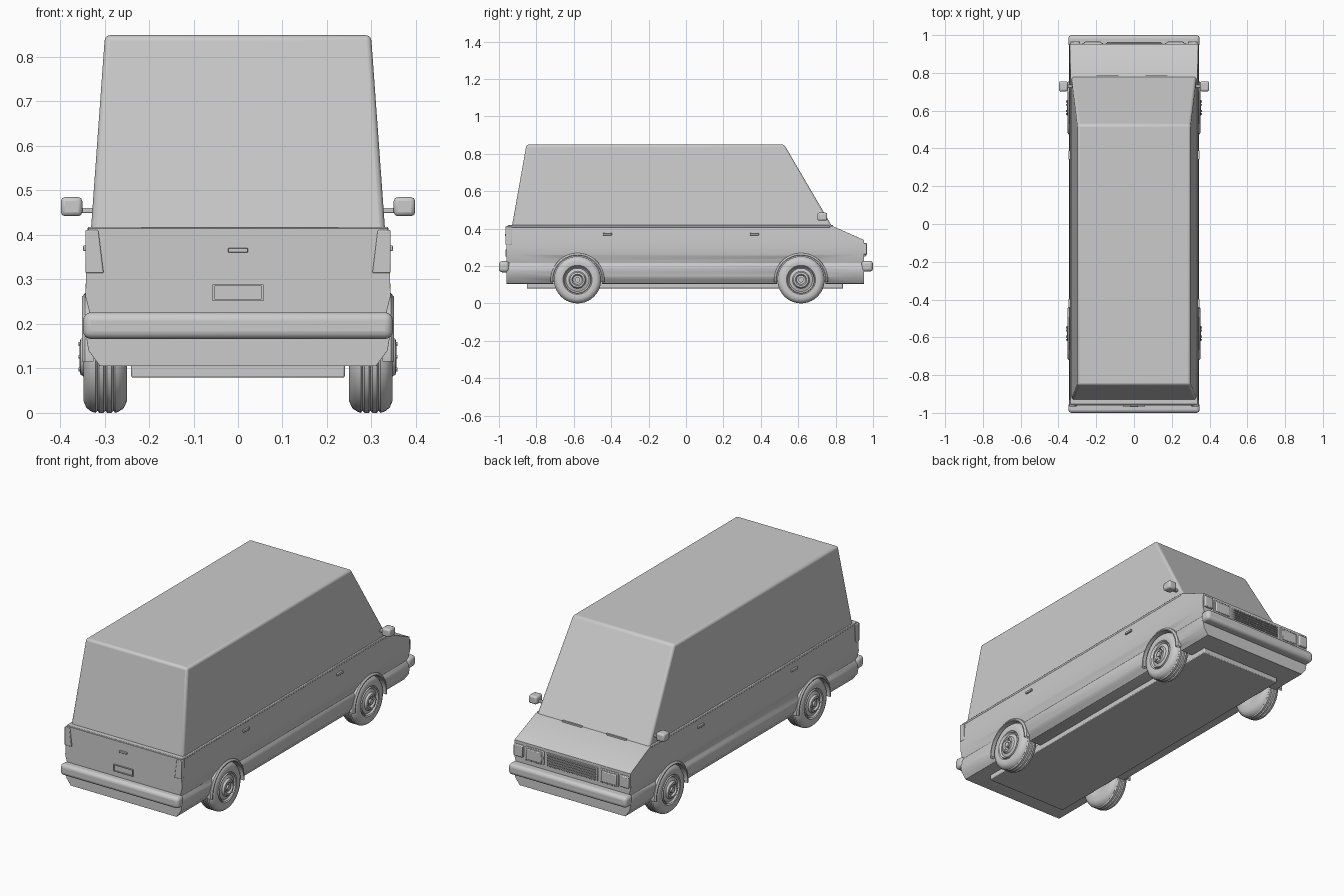
import bpy, bmesh, math
from mathutils import Vector, Matrix

if "Cube" in bpy.data.objects:
    bpy.data.objects.remove(bpy.data.objects["Cube"], do_unlink=True)

GREY = (0.6, 0.6, 0.6, 1)
paint = bpy.data.materials.new("plain grey")
paint.use_nodes = True
paint.diffuse_color = GREY
paint.node_tree.nodes["Principled BSDF"].inputs["Base Color"].default_value = GREY


def finish(name, bm, bevel=0, segments=2):
    bmesh.ops.recalc_face_normals(bm, faces=bm.faces)
    mesh = bpy.data.meshes.new(name)
    bm.to_mesh(mesh)
    bm.free()
    mesh.materials.append(paint)
    ob = bpy.data.objects.new(name, mesh)
    bpy.context.collection.objects.link(ob)
    if bevel:
        mod = ob.modifiers.new("bevel", "BEVEL")
        mod.width, mod.segments, mod.limit_method = bevel, segments, "ANGLE"
        mod.angle_limit = math.radians(35)
    for o in bpy.context.selected_objects:
        o.select_set(False)
    ob.select_set(True)
    bpy.context.view_layer.objects.active = ob
    bpy.ops.object.shade_smooth_by_angle(angle=math.radians(35))
    return ob


def box(name, low, high, bevel=0, segments=2):
    low, high = Vector(low), Vector(high)
    bm = bmesh.new()
    bmesh.ops.create_cube(bm, size=1)
    for v in bm.verts:
        v.co = (low + high) / 2 + v.co * (high - low)
    return finish(name, bm, bevel, segments)


def mirrored_box(name, low, high, bevel=0):
    for side, word in ((1, "left"), (-1, "right")):
        xs = sorted((low[0] * side, high[0] * side))
        box(word + "_" + name, (xs[0], *low[1:]), (xs[1], *high[1:]), bevel)


def lathe(name, profile, centre, side, steps=40, closed=False):
    # profile holds (distance from the car's middle, radius)
    bm = bmesh.new()
    verts = [bm.verts.new((x * side, 0, r)) for x, r in profile]
    edges = [bm.edges.new(p) for p in zip(verts, verts[1:])]
    if closed:
        edges.append(bm.edges.new((verts[-1], verts[0])))
    bmesh.ops.spin(bm, geom=verts + edges, cent=(0, 0, 0), axis=(1, 0, 0),
                   angle=math.tau, steps=steps)
    bmesh.ops.remove_doubles(bm, verts=bm.verts, dist=0.0002)
    bmesh.ops.translate(bm, vec=centre, verts=bm.verts)
    return bm


def cut(bm, point, normal, fill=True):
    res = bmesh.ops.bisect_plane(bm, geom=bm.verts[:] + bm.edges[:] + bm.faces[:],
                                 plane_co=point, plane_no=normal, clear_outer=True)
    if fill:
        edges = [e for e in res["geom_cut"] if isinstance(e, bmesh.types.BMEdge)]
        bmesh.ops.contextual_create(bm, geom=edges)


WHEELS = {"rear": -0.58, "front": 0.615}
AXLE = 0.126

# Lower body: side section swept along the van, then the bonnet sliced
section = [(0.31, 0.105), (0.336, 0.14), (0.342, 0.175), (0.342, 0.195), (0.331, 0.215),
           (0.343, 0.262), (0.341, 0.33), (0.336, 0.415)]
bm = bmesh.new()
outline = section + [(-x, z) for x, z in reversed(section)]
face = bm.faces.new([bm.verts.new((x, -0.96, z)) for x, z in outline])
ext = bmesh.ops.extrude_face_region(bm, geom=[face])["geom"]
bmesh.ops.translate(bm, vec=(0, 1.913, 0),
                    verts=[g for g in ext if isinstance(g, bmesh.types.BMVert)])
cut(bm, (0, 0.78, 0.415), (0, 0.075, 0.17))
body = finish("lower_body", bm)

# Wheel wells
for end, y in WHEELS.items():
    for side in (1, -1):
        bm = bmesh.new()
        bmesh.ops.create_cone(bm, cap_ends=True, segments=40, radius1=0.131, radius2=0.131,
                              depth=0.2, matrix=Matrix.Translation((side * 0.335, y, AXLE))
                              @ Matrix.Rotation(math.pi / 2, 4, "Y"))
        cutter = finish("wheel_well_cutter", bm)
        cutter.hide_render = True
        cutter.hide_set(True)
        mod = body.modifiers.new("well", "BOOLEAN")
        mod.object, mod.operation, mod.solver = cutter, "DIFFERENCE", "EXACT"
mod = body.modifiers.new("bevel", "BEVEL")
mod.width, mod.segments, mod.limit_method, mod.angle_limit = 0.006, 2, "ANGLE", math.radians(40)

# Tall tapered upper body
bm = bmesh.new()
bmesh.ops.create_cube(bm, size=2)
for v in bm.verts:
    top = v.co.z > 0
    back = v.co.y < 0
    v.co.x *= 0.299 if top else 0.331
    v.co.y = (-0.853 if back else 0.525) if top else (-0.932 if back else 0.785)
    v.co.z = 0.849 if top else 0.405
finish("upper_body", bm, 0.012, 3)
box("belt_line_left_and_right", (-0.338, -0.955, 0.406), (0.338, 0.77, 0.418), 0.003)

# Underfloor
box("underfloor_pan", (-0.24, -0.85, 0.079), (0.24, 0.84, 0.12), 0.004)

# Bumpers
box("rear_bumper", (-0.348, -1.0, 0.166), (0.348, -0.945, 0.226), 0.018, 4)
box("front_bumper", (-0.348, 0.938, 0.17), (0.348, 1.0, 0.228), 0.018, 4)

# Wheels, hubs and arch lips
tyre = [(0.25, 0.07), (0.25, 0.1), (0.257, 0.116), (0.27, 0.124)]
for groove in (0.28, 0.298, 0.316):
    tyre += [(groove - 0.004, 0.126), (groove, 0.121), (groove + 0.004, 0.126)]
tyre += [(0.33, 0.123), (0.341, 0.114), (0.347, 0.1), (0.344, 0.078), (0.338, 0.072)]
rim = [(0.25, 0.075), (0.27, 0.0), (0.3, 0.0), (0.338, 0.073), (0.346, 0.07), (0.338, 0.062),
       (0.344, 0.046), (0.354, 0.04), (0.356, 0.03), (0.346, 0.024), (0.346, 0.0)]
rim = rim[:2] + rim[3:]
lip = [(0.325, 0.129), (0.35, 0.129), (0.351, 0.134), (0.344, 0.143), (0.325, 0.145)]
for end, y in WHEELS.items():
    for side, word in ((1, "left"), (-1, "right")):
        tag = end + "_" + word
        centre = (0, y, AXLE)
        finish(tag + "_tyre", lathe("tyre", tyre, centre, side))
        finish(tag + "_rim", lathe("rim", rim, centre, side))
        bm = lathe("lip", lip, centre, side, 48, True)
        cut(bm, (0, 0, 0.115), (0, 0, -1), False)
        finish(tag + "_arch_lip", bm)
        bm = bmesh.new()
        for i in range(6):
            a = math.tau * i / 6
            spot = Vector((side * 0.348, y + 0.033 * math.cos(a), AXLE + 0.033 * math.sin(a)))
            bmesh.ops.create_cone(bm, cap_ends=True, segments=6, radius1=0.005, radius2=0.005,
                                  depth=0.022, matrix=Matrix.Translation(spot)
                                  @ Matrix.Rotation(math.pi / 2, 4, "Y"))
        finish(tag + "_wheel_nuts", bm)
        bm = bmesh.new()
        bmesh.ops.create_cone(bm, cap_ends=True, segments=16, radius1=0.014, radius2=0.014,
                              depth=0.03, matrix=Matrix.Translation((side * 0.34, y, AXLE))
                              @ Matrix.Rotation(math.pi / 2, 4, "Y"))
        finish(tag + "_hub_cap", bm)

# Tail lights wrap the rear corners, with a slanted inner edge
for side, word in ((1, "left"), (-1, "right")):
    bm = bmesh.new()
    bmesh.ops.create_cube(bm, size=1)
    for v in bm.verts:
        inner = 0.314 if v.co.z > 0 else 0.302
        v.co.x = side * (0.343 if v.co.x > 0 else inner)
        v.co.y = -0.966 if v.co.y < 0 else -0.932
        v.co.z = 0.411 if v.co.z > 0 else 0.314
    finish(word + "_tail_light", bm, 0.003)

# Tailgate details
for z in (0.252, 0.285):
    box("plate_frame_rail", (-0.057, -0.966, z), (0.057, -0.955, z + 0.004))
mirrored_box("plate_frame_post", (0.053, -0.966, 0.252), (0.057, -0.955, 0.289))
box("tailgate_handle", (-0.022, -0.968, 0.36), (0.022, -0.955, 0.371), 0.002)

# Nose: grille, headlights and corner lamps
box("grille_surround", (-0.15, 0.945, 0.25), (0.15, 0.957, 0.322), 0.002)
for i in range(5):
    z = 0.257 + i * 0.013
    box("grille_slat", (-0.142, 0.95, z), (0.142, 0.964, z + 0.006))
mirrored_box("headlight_frame", (0.165, 0.945, 0.25), (0.272, 0.959, 0.324), 0.003)
mirrored_box("headlight", (0.173, 0.95, 0.258), (0.264, 0.965, 0.316), 0.004)
mirrored_box("corner_lamp", (0.285, 0.935, 0.262), (0.337, 0.967, 0.322), 0.004)

# Side door handles, side lamps and wing mirrors
for y in (-0.42, 0.365):
    mirrored_box("door_handle", (0.33, y - 0.024, 0.364), (0.348, y + 0.024, 0.376), 0.002)
mirrored_box("mirror_arm", (0.315, 0.72, 0.449), (0.36, 0.738, 0.461), 0.003)
mirrored_box("mirror_head", (0.35, 0.702, 0.442), (0.398, 0.755, 0.485), 0.009)

# Wipers at the windscreen base
for x in (-0.14, 0.12):
    box("wiper", (x - 0.058, 0.778, 0.412), (x + 0.058, 0.786, 0.42))
